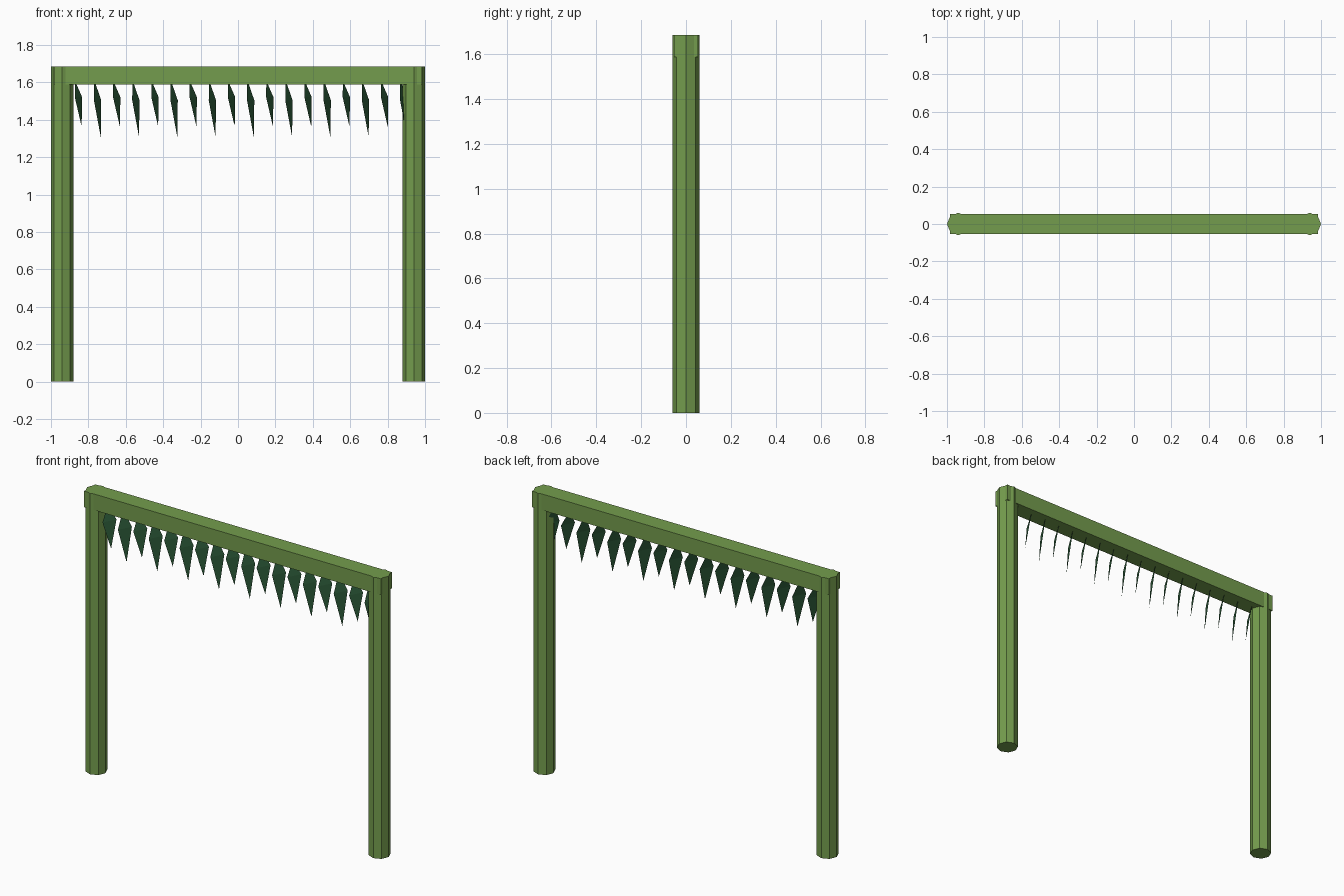
import bpy, bmesh
from math import radians
from mathutils import Matrix, Vector

cube = bpy.data.objects.get("Cube")
if cube:
    bpy.data.objects.remove(cube, do_unlink=True)

HEIGHT, BEAM_BOTTOM = 1.685, 1.588


def material(name, rgb):
    mat = bpy.data.materials.new(name)
    mat.use_nodes = True
    mat.diffuse_color = (*rgb, 1)
    bsdf = mat.node_tree.nodes["Principled BSDF"]
    bsdf.inputs["Base Color"].default_value = (*rgb, 1)
    bsdf.inputs["Roughness"].default_value = 0.8
    return mat


def add_object(name, bm, mat):
    mesh = bpy.data.meshes.new(name)
    bm.to_mesh(mesh)
    bm.free()
    mesh.materials.append(mat)
    obj = bpy.data.objects.new(name, mesh)
    bpy.context.collection.objects.link(obj)
    return obj


stem_green = material("stem green", (0.175, 0.335, 0.075))
leaf_green = material("dark leaf green", (0.030, 0.120, 0.048))

# Eight-sided posts
for name, x in (("left_post", 0.94), ("right_post", -0.94)):
    bm = bmesh.new()
    bmesh.ops.create_cone(bm, cap_ends=True, segments=8, radius1=0.06, radius2=0.06,
                          depth=HEIGHT, matrix=Matrix.Translation((x, 0, HEIGHT / 2)))
    add_object(name, bm, stem_green)

# Square beam across the top
bm = bmesh.new()
size = Vector((1.97, 0.105, HEIGHT - BEAM_BOTTOM))
bmesh.ops.create_cube(bm, size=1, matrix=Matrix.Translation((0, 0, HEIGHT - size.z / 2))
                      @ Matrix.Diagonal((*size, 1)))
add_object("top_beam", bm, stem_green)


# Hanging leaves: bent pointed blades, alternately short and long
def add_leaf(index, x, length):
    bm = bmesh.new()
    turn = Matrix.Translation((x, 0, BEAM_BOTTOM)) @ Matrix.Rotation(radians(63), 4, "Z")
    # Each section: half width, bend, fraction of the length
    sections = [(0.010, 0.016, 0), (0.043, 0.0, 0.30)]
    rows = [[bm.verts.new(turn @ Vector((side * w, bend, -t * length))) for side in (-1, 1)]
            for w, bend, t in sections]
    tip = bm.verts.new(turn @ Vector((0, -0.019, -length)))
    bm.faces.new((rows[0][0], rows[0][1], rows[1][1], rows[1][0]))
    bm.faces.new((rows[1][0], rows[1][1], tip))
    add_object(f"hanging_leaf_{index + 1}", bm, leaf_green)


for i in range(18):
    add_leaf(i, -0.853 + 0.1023 * i, 0.28 if i % 2 else 0.225)
